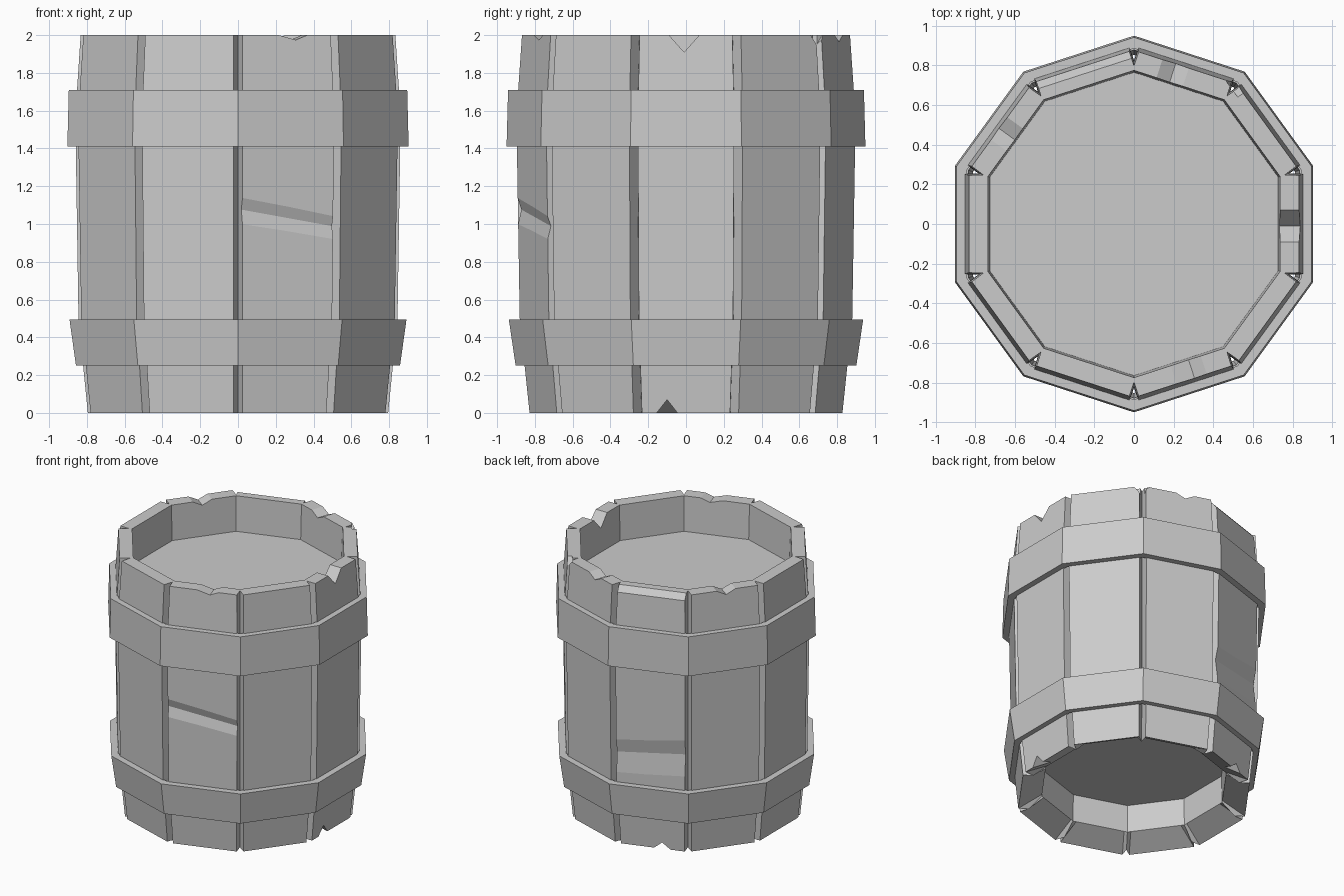
import bpy, bmesh
from math import sin, cos, radians, pi
from mathutils import Vector

cube = bpy.data.objects.get("Cube")
if cube:
    bpy.data.objects.remove(cube, do_unlink=True)

SIDES = 10
STEP = 2 * pi / SIDES

grey = bpy.data.materials.new("plain grey")
grey.use_nodes = True
colour = (0.6, 0.6, 0.6, 1)
grey.diffuse_color = colour
grey.node_tree.nodes["Principled BSDF"].inputs["Base Color"].default_value = colour


def make_object(name, bm):
    bmesh.ops.recalc_face_normals(bm, faces=bm.faces)
    mesh = bpy.data.meshes.new(name)
    bm.to_mesh(mesh)
    bm.free()
    mesh.materials.append(grey)
    obj = bpy.data.objects.new(name, mesh)
    bpy.context.collection.objects.link(obj)
    return obj


def on_face(azimuth, t, r, z):
    """Point at sideways offset t and distance r on the stave facing azimuth."""
    a = radians(azimuth)
    return Vector((r * cos(a) - t * sin(a), r * sin(a) + t * cos(a), z))


def ring(bm, radius, z, groove=0.0):
    """Ten-sided ring; each corner holds two stave edges and a seam point."""
    verts = []
    for k in range(SIDES):
        a = pi / 2 + k * STEP
        corner, before, after = (
            Vector((radius * cos(b), radius * sin(b), z)) for b in (a, a - STEP, a + STEP))
        inset = 0.025
        seam = corner * ((radius - groove) / radius)
        seam.z = z
        verts += [bm.verts.new(p) for p in (
            corner + (before - corner).normalized() * inset, seam,
            corner + (after - corner).normalized() * inset)]
    return verts


def bridge(bm, a, b):
    n = len(a)
    for i in range(n):
        j = (i + 1) % n
        bm.faces.new((a[i], a[j], b[j], b[i]))


# Barrel body: grooved staves outside, recessed lid and base
bm = bmesh.new()
rings = [ring(bm, 0.66, 0.30), ring(bm, 0.665, 0.09)]
for z, radius in ((0, 0.836), (0.5, 0.888), (1.41, 0.903), (1.71, 0.896), (2.0, 0.876)):
    rings.append(ring(bm, radius, z, groove=0.077))
rings += [ring(bm, 0.775, 2.0), ring(bm, 0.765, 1.73)]
for a, b in zip(rings, rings[1:]):
    bridge(bm, a, b)
bm.faces.new(rings[0])
bm.faces.new(rings[-1])
body = make_object("barrel_body", bm)

# Cutters for the worn rim and the gouges
cut = bmesh.new()


def prism(first, second):
    a = [cut.verts.new(p) for p in first]
    b = [cut.verts.new(p) for p in second]
    cut.faces.new(a)
    cut.faces.new(b)
    bridge(cut, a, b)


def notch(azimuth, t, half, depth, rim, lean=0.0, inner=0.6):
    """V notch in the rim; depth is negative for the bottom rim."""
    ends = []
    for r in (inner, 0.97):
        ends.append([on_face(azimuth, t - 2 * half, r, rim + depth),
                     on_face(azimuth, t + lean, r, rim - depth),
                     on_face(azimuth, t + 2 * half, r, rim + depth)])
    prism(*ends)


def gouge(azimuth, surface, depth, left, right):
    """V gouge across one stave; left and right give top, middle, bottom heights."""
    ends = []
    for t, (top, mid, low) in ((-0.275, left), (0.275, right)):
        out = surface + depth
        ends.append([on_face(azimuth, t, out, 2 * top - mid),
                     on_face(azimuth, t, surface - depth, mid),
                     on_face(azimuth, t, out, 2 * low - mid)])
    prism(*ends)


notch(0, -0.01, 0.08, 0.09, 2.0)
notch(72, 0.05, 0.07, 0.035, 2.0)
notch(144, 0.01, 0.07, 0.035, 2.0)
notch(288, 0.02, 0.08, 0.026, 2.0, lean=0.03)
notch(36, 0.26, 0.05, 0.07, 2.0, inner=0.8)
notch(0, -0.10, 0.055, -0.07, 0.0)
notch(108, 0.07, 0.06, -0.05, 0.0)
gouge(288, 0.854, 0.02, (1.14, 1.08, 0.995), (1.04, 0.985, 0.905))
gouge(108, 0.849, 0.02, (0.82, 0.72, 0.54), (0.88, 0.77, 0.58))

# Long sliver worn off the top edge of one stave
prism(*[[on_face(108, t, 0.79, 2.01), on_face(108, t, 0.85, 1.94),
         on_face(108, t, 0.88, 2.02)] for t in (-0.26, 0.26)])

cutters = make_object("wear_cutters", cut)
cutters.hide_render = True
mod = body.modifiers.new("wear", "BOOLEAN")
mod.operation = "DIFFERENCE"
mod.solver = "EXACT"
mod.object = cutters
graph = bpy.context.evaluated_depsgraph_get()
worn = bpy.data.meshes.new_from_object(body.evaluated_get(graph))
body.modifiers.clear()
body.data = worn
bpy.data.objects.remove(cutters, do_unlink=True)


# Two thin ten-sided hoops that leave the stave seams open behind them
def hoop(name, low, high, low_radius, high_radius, low_inner, high_inner):
    bm = bmesh.new()
    loops = []
    for radius, z in ((low_radius, low), (high_radius, high),
                      (high_inner, high), (low_inner, low)):
        loops.append([bm.verts.new((radius * cos(pi / 2 + k * STEP),
                                    radius * sin(pi / 2 + k * STEP), z))
                      for k in range(SIDES)])
    for i in range(4):
        bridge(bm, loops[i], loops[(i + 1) % 4])
    return make_object(name, bm)


hoop("lower_hoop", 0.25, 0.495, 0.902, 0.938, 0.853, 0.878)
hoop("upper_hoop", 1.41, 1.71, 0.95, 0.942, 0.892, 0.886)
